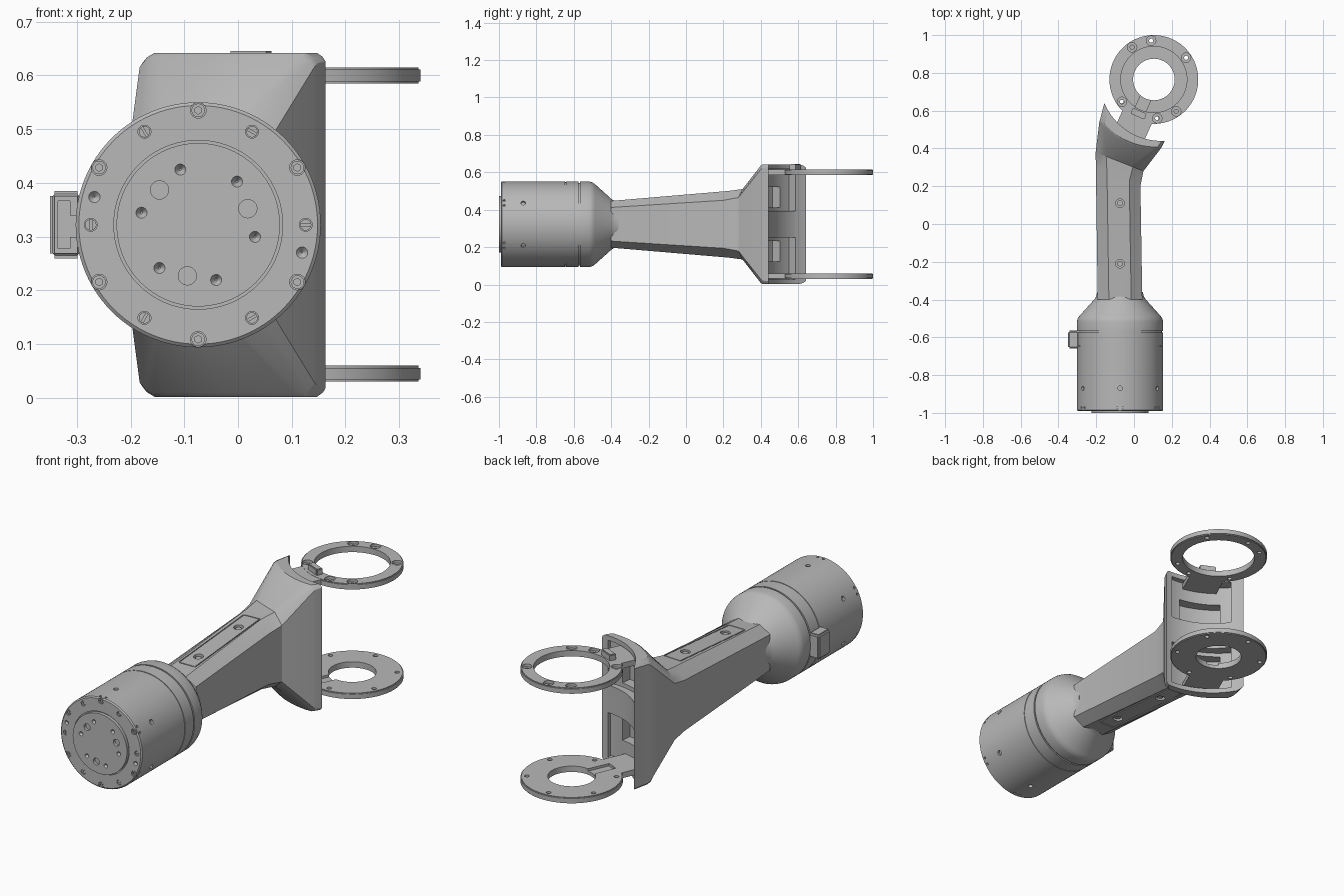
import bpy, bmesh
from math import sin, cos, radians, sqrt, pi
from mathutils import Vector, Matrix

if "Cube" in bpy.data.objects:
    bpy.data.objects.remove(bpy.data.objects["Cube"])

GREY = bpy.data.materials.new("satin_grey")
GREY.use_nodes = True
GREY.diffuse_color = (0.48, 0.48, 0.48, 1)
GREY.node_tree.nodes["Principled BSDF"].inputs["Base Color"].default_value = (0.48, 0.48, 0.48, 1)

AX, AZ = -0.074, 0.322              # drum axis
RX, RY = 0.105, 0.765               # fork ring centre
NECK = radians(246)                 # direction from rings to the head


def add_rod(bm, a, b, r1, r2=None, n=24):
    a, b = Vector(a), Vector(b)
    m = Matrix.Translation((a + b) / 2) @ (b - a).to_track_quat('Z', 'Y').to_matrix().to_4x4()
    bmesh.ops.create_cone(bm, cap_ends=True, segments=n, radius1=r1,
                          radius2=r1 if r2 is None else r2, depth=(b - a).length, matrix=m)


def add_box(bm, c, size, rot=Matrix()):
    m = Matrix.Translation(c) @ rot @ Matrix.Diagonal((*size, 1))
    bmesh.ops.create_cube(bm, size=1, matrix=m)


def add_loft(bm, rings):
    """Skin closed rings of equal even length; ends are filled with strips."""
    rows = [[bm.verts.new(p) for p in ring] for ring in rings]
    n = len(rows[0])
    for a, b in zip(rows, rows[1:]):
        for i in range(n):
            bm.faces.new((a[i], a[(i + 1) % n], b[(i + 1) % n], b[i]))
    for row in (rows[0], rows[-1]):
        for i in range(n // 2 - 1):
            bm.faces.new((row[i], row[i + 1], row[n - 2 - i], row[n - 1 - i]))


def finish(bm, name, angle=30):
    bmesh.ops.recalc_face_normals(bm, faces=bm.faces)
    me = bpy.data.meshes.new(name)
    bm.to_mesh(me)
    bm.free()
    ob = bpy.data.objects.new(name, me)
    bpy.context.collection.objects.link(ob)
    me.materials.append(GREY)
    activate(ob)
    bpy.ops.object.shade_smooth_by_angle(angle=radians(angle))
    return ob


def activate(ob):
    bpy.ops.object.select_all(action='DESELECT')
    ob.select_set(True)
    bpy.context.view_layer.objects.active = ob


def cut(ob, bm):
    """Subtract the shapes in bm and discard the cutter."""
    tool = finish(bm, "cutter")
    mod = ob.modifiers.new("cut", 'BOOLEAN')
    mod.object, mod.operation, mod.solver = tool, 'DIFFERENCE', 'EXACT'
    mod.use_self = True
    activate(ob)
    bpy.ops.object.modifier_apply(modifier=mod.name)
    bpy.data.objects.remove(tool)
    bpy.ops.object.shade_smooth_by_angle(angle=radians(30))


def drum_pt(deg, r, y):
    t = radians(deg)
    return (AX + r * cos(t), y, AZ + r * sin(t))


def ring_pt(t, r, z):
    return (RX + r * cos(t), RY + r * sin(t), z)


# Drum with shoulder cone, turned about the y axis
profile = [(.222, -.99), (.228, -.985), (.228, -.647), (.225, -.647), (.225, -.642), (.228, -.642),
           (.228, -.574), (.221, -.574), (.221, -.566), (.228, -.566), (.228, -.515),
           (.224, -.5), (.215, -.487), (.135, -.398), (.127, -.385), (.12, -.36)]
bm = bmesh.new()
add_loft(bm, [[drum_pt(i * 360 / 96, r, y) for i in range(96)] for r, y in profile])
drum = finish(bm, "drum", 25)
bm = bmesh.new()
add_rod(bm, (AX, -1.02, AZ), (AX, -.984, AZ), .157, n=96)
for k in range(6):
    a = 30 + 60 * k
    add_rod(bm, drum_pt(a, .213, -1.02), drum_pt(a, .213, -.98), .0145)
    add_rod(bm, drum_pt(a - 30, .2, -1.02), drum_pt(a - 30, .2, -.98), .012)
    add_rod(bm, drum_pt(a, .215, -.87), drum_pt(a, .26, -.87), .012)
    for d in (-4, 4):
        add_rod(bm, drum_pt(a + d, .22, -.972), drum_pt(a + d, .25, -.972), .006, n=12)
for a in (165, -15):
    add_rod(bm, drum_pt(a, .2, -.992), drum_pt(a, .2, -.98), .0125, .001)
cut(drum, bm)

# Front cover with its hole pattern
bm = bmesh.new()
add_rod(bm, (AX, -1, AZ), (AX, -.97, AZ), .152, n=96)
cover = finish(bm, "front_cover")
bm = bmesh.new()
for a in (18, 138, 258):
    add_rod(bm, drum_pt(a, .097, -1.02), drum_pt(a, .097, -.985), .017)
    for d in (-30, 30):
        add_rod(bm, drum_pt(a + d, .108, -1.001), drum_pt(a + d, .108, -.988), .011, .002)
cut(cover, bm)

# Cover screws: socket heads and slotted heads
heads, sockets = bmesh.new(), bmesh.new()
for k in range(6):
    a = 30 + 60 * k
    add_rod(heads, drum_pt(a, .213, -.989), drum_pt(a, .213, -.97), .0125)
    add_rod(sockets, drum_pt(a, .213, -1), drum_pt(a, .213, -.982), .007, n=6)
    add_rod(heads, drum_pt(a - 30, .2, -.988), drum_pt(a - 30, .2, -.97), .0105)
    add_box(sockets, drum_pt(a - 30, .2, -.99), (.024, .012, .004), Matrix.Rotation(radians(30 * k), 4, 'Y'))
screws = finish(heads, "cover_screws")
cut(screws, sockets)

# Side connector with a slotted front
bm = bmesh.new()
add_box(bm, (-.32, -.612, AZ), (.06, .095, .125))
bmesh.ops.bevel(bm, geom=bm.edges[:], offset=.009, segments=3, affect='EDGES')
connector = finish(bm, "side_connector")
bm = bmesh.new()
add_box(bm, (-.324, -.65, AZ), (.022, .06, .088))
add_box(bm, (-.305, -.65, AZ - .003), (.05, .06, .04))
cut(connector, bm)

# Arm flaring into the concave fork head
def section(left, right, h, side, c, radii=None, cols=16):
    top, low = [], []
    us = [0, c * .35, c] + [c + (1 - 2 * c) * i / cols for i in range(1, cols)] + [1 - c, 1 - c * .35, 1]
    for u in us:
        x = left[0] + (right[0] - left[0]) * u
        y = left[1] + (right[1] - left[1]) * u
        if radii:
            r = radii[0] + (radii[1] - radii[0]) * u
            y = RY - sqrt(r * r - (x - RX) ** 2)
        edge = min(1, min(u, 1 - u) / c)
        z = h * (side + (1 - side) * edge ** (.6 if radii else 1))
        top.append((x, y, AZ + z))
        low.append((x, y, AZ - z))
    return top + low[::-1]


bm = bmesh.new()
add_loft(bm, [section((-.192, -.4), (.044, -.4), .125, .72, .25),
              section((-.202, .3), (.034, .2), .178, .72, .25),
              section((-.203, .38), (.05, .28), .188, .76, .22),
              section((-.183, 0), (.142, 0), .312, .94, .07, (.363, .367)),
              section((-.178, 0), (.148, 0), .32, .94, .07, (.35, .358)),
              section((-.157, 0), (.163, 0), .32, .95, .05, (.29, .33))])
arm = finish(bm, "arm_and_head", 22)


def wedge(bm, half, r, z0, z1):
    ts = [NECK + radians(half) * (i / 8 - 1) for i in range(17)]
    add_loft(bm, [[ring_pt(t, r, z) for t in ts] + [ring_pt(t, .2, z) for t in ts[::-1]] for z in (z0, z1)])


slope = .0815
for s in (1, -1):
    # Head pockets
    for half, r, a, b in ((28, .348, .07, .296), (17, .4, .09, .2)):
        bm = bmesh.new()
        wedge(bm, half, r, AZ + s * a, AZ + s * b)
        cut(arm, bm)
    # Inlaid panel outline and screw holes
    bm = bmesh.new()
    tilt = Matrix.Rotation(s * slope, 4, 'X')
    surf = lambda y: AZ + s * (.125 + slope * (y + .43))
    for x in (-.122, -.031):
        add_box(bm, (x, -.04, surf(-.04)), (.005, .52, .014), tilt)
    for y in (-.3, .22):
        add_box(bm, (-.0765, y, surf(y)), (.086, .005, .014), tilt)
    for y in (-.21, .11):
        add_rod(bm, (AX, y, surf(y) - s * .02), (AX, y, surf(y) + s * .03), .023)
    cut(arm, bm)
    bm = bmesh.new()
    for y in (-.21, .11):
        add_rod(bm, (AX, y, surf(y) - s * .03), (AX, y, surf(y) - s * .009), .015)
    finish(bm, "panel_screws")

# Fork rings with necks into the head
turn = Matrix.Rotation(NECK, 4, 'Z')
for name, z0, hole in (("upper", .585, .175), ("lower", .03, .11)):
    z1 = z0 + .03
    bm = bmesh.new()
    add_rod(bm, (RX, RY, z0), (RX, RY, z1), .235, n=96)
    bmesh.ops.bevel(bm, geom=[e for e in bm.edges if len({round(v.co.z, 3) for v in e.verts}) == 1],
                    offset=.004, segments=2, affect='EDGES')
    ring = finish(bm, name + "_ring")
    bm = bmesh.new()
    add_rod(bm, (RX, RY, z0 - .02), (RX, RY, z1 + .02), hole, n=64)
    cut(ring, bm)
    bm = bmesh.new()
    for deg in ((34, 94, 124, 215, 275, 305) if name == "upper" else (34, 94, 154, 214, 274, 334)):
        t = radians(deg)
        add_rod(bm, ring_pt(t, .206, z0 - .01), ring_pt(t, .206, z1 + .01), .011)
        if name == "upper":
            add_rod(bm, ring_pt(t, .206, z0 + .016), ring_pt(t, .206, z1 + .02), .025)
    if name == "lower":
        add_box(bm, ring_pt(NECK, .15, z1), (.14, .06, .024), turn)
    cut(ring, bm)
    bm = bmesh.new()
    add_box(bm, ring_pt(NECK, .292, (z0 + z1) / 2), (.15, .17, .028), turn)
    finish(bm, name + "_neck")

# Locating key on the upper ring
bm = bmesh.new()
add_box(bm, ring_pt(NECK, .198, .622), (.034, .08, .046), turn)
bmesh.ops.bevel(bm, geom=bm.edges[:], offset=.004, segments=2, affect='EDGES')
finish(bm, "locating_key")
